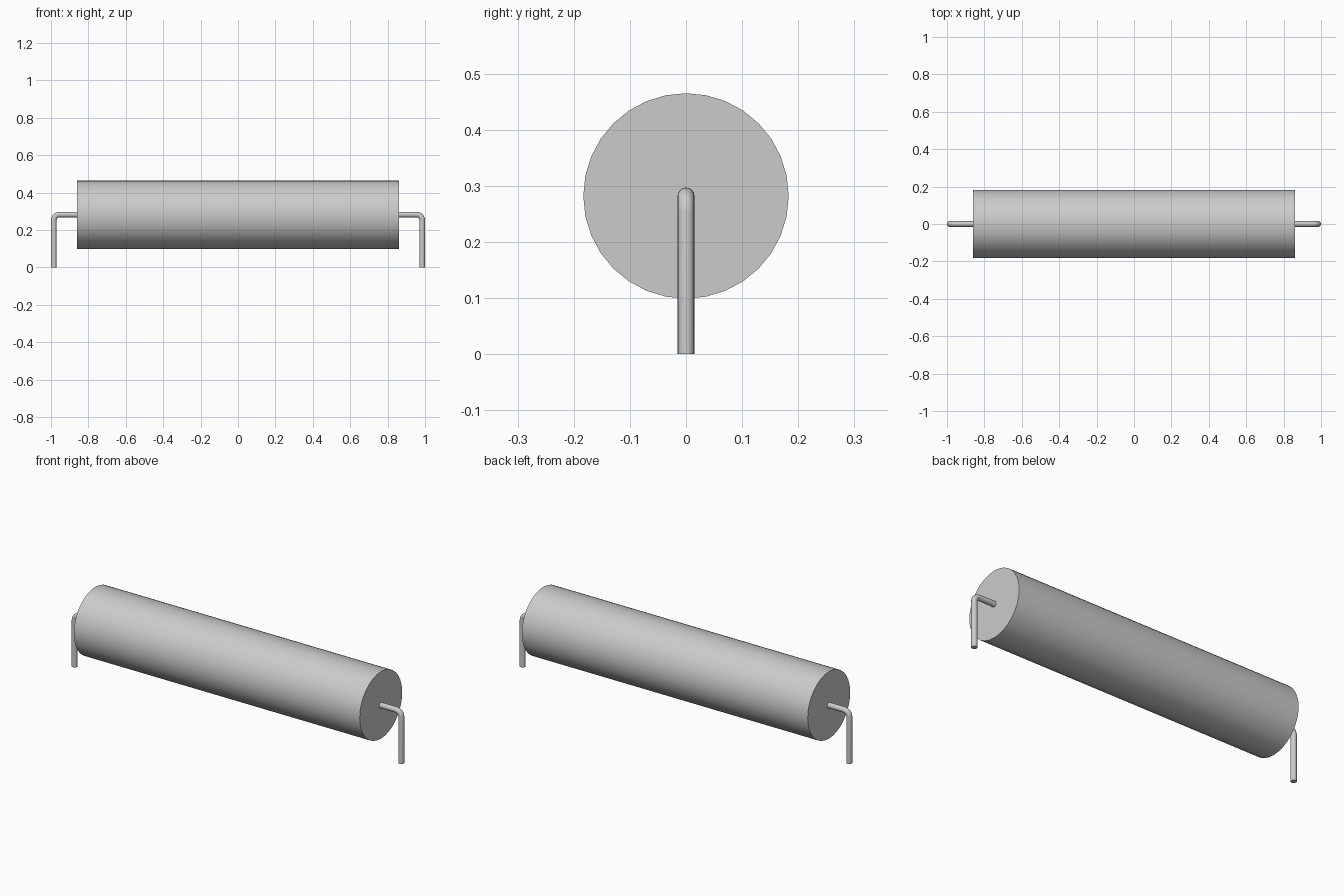
import bpy
from math import sin, cos, pi, radians

cube = bpy.data.objects.get("Cube")
if cube:
    bpy.data.objects.remove(cube, do_unlink=True)

AXIS_Z = 0.282       # height of the body axis
BODY_R = 0.183
BODY_HALF = 0.862
LEAD_R = 0.015
LEAD_X = 1 - LEAD_R  # centre line of the upright lead
BEND = 0.03

grey = bpy.data.materials.new("light grey")
grey.use_nodes = True
colour = (0.6, 0.6, 0.6, 1)
grey.diffuse_color = colour
grey.node_tree.nodes["Principled BSDF"].inputs["Base Color"].default_value = colour


def finish(obj, name):
    obj.name = obj.data.name = name
    obj.data.materials.clear()
    obj.data.materials.append(grey)
    bpy.ops.object.select_all(action="DESELECT")
    obj.select_set(True)
    bpy.context.view_layer.objects.active = obj
    bpy.ops.object.shade_smooth_by_angle(angle=radians(35))


# Cylindrical body lying along x
bpy.ops.mesh.primitive_cylinder_add(
    vertices=32, radius=BODY_R, depth=2 * BODY_HALF,
    location=(0, 0, AXIS_Z), rotation=(0, pi / 2, 0))
body = bpy.context.object
bpy.ops.object.transform_apply(location=False, rotation=True, scale=False)
finish(body, "body")


# Bent wire lead: out of the end cap, round the bend, down to the ground
def lead(name, side):
    path = [(BODY_HALF - 0.02, AXIS_Z)]
    for i in range(9):
        a = pi / 2 * i / 8
        path.append((LEAD_X - BEND + BEND * sin(a), AXIS_Z - BEND + BEND * cos(a)))
    path.append((LEAD_X, 0))
    curve = bpy.data.curves.new(name, "CURVE")
    curve.dimensions = "3D"
    curve.bevel_depth = LEAD_R
    curve.bevel_resolution = 6
    curve.use_fill_caps = True
    spline = curve.splines.new("POLY")
    spline.points.add(len(path) - 1)
    for point, (x, z) in zip(spline.points, path):
        point.co = (side * x, 0, z, 1)
    obj = bpy.data.objects.new(name, curve)
    bpy.context.collection.objects.link(obj)
    bpy.ops.object.select_all(action="DESELECT")
    obj.select_set(True)
    bpy.context.view_layer.objects.active = obj
    bpy.ops.object.convert(target="MESH")
    finish(bpy.context.object, name)


lead("left_lead", 1)
lead("right_lead", -1)
